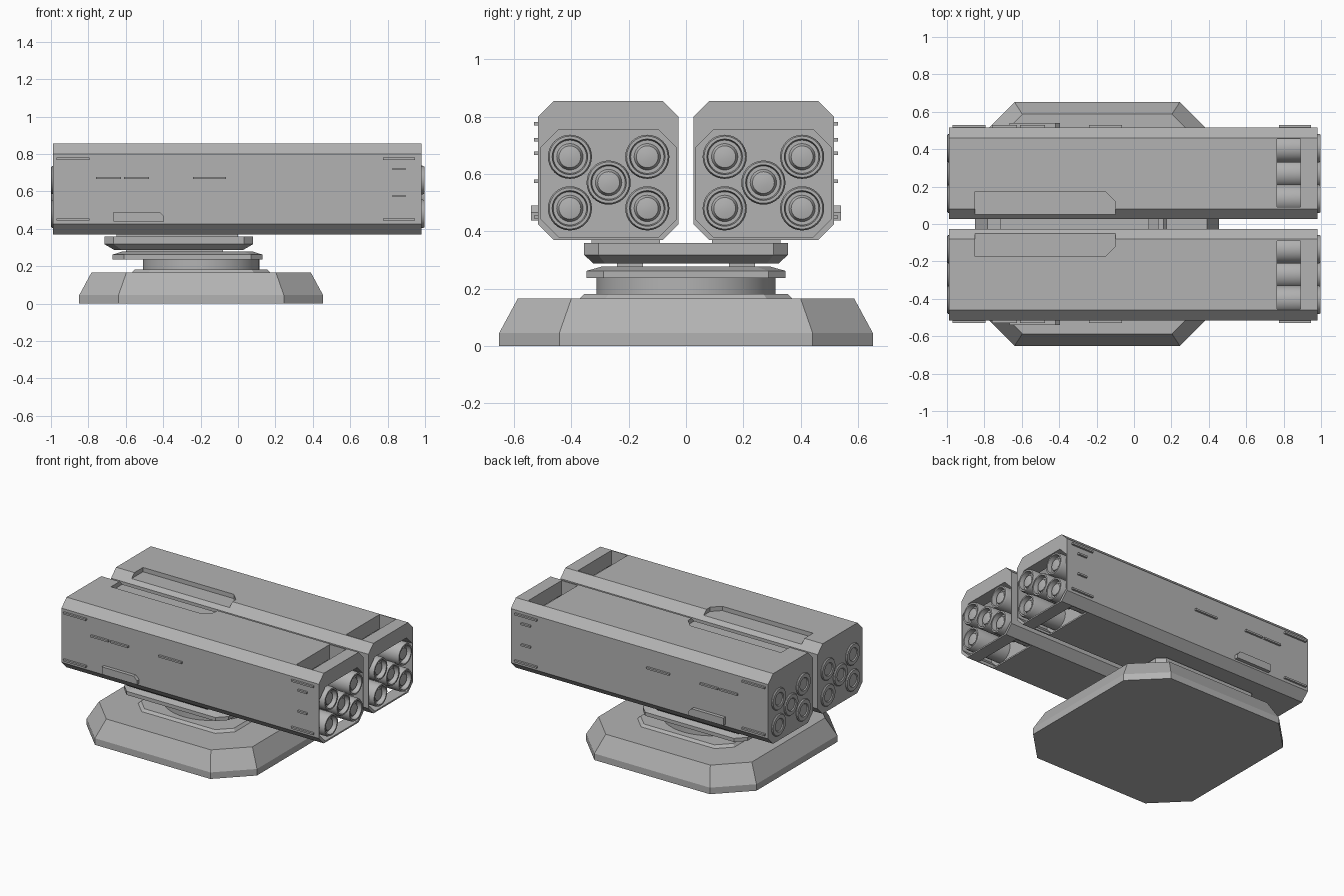
import bpy, bmesh, math

if "Cube" in bpy.data.objects:
    bpy.data.objects.remove(bpy.data.objects["Cube"], do_unlink=True)

grey = bpy.data.materials.new("hull grey")
grey.use_nodes = True
grey.diffuse_color = (0.45, 0.45, 0.45, 1)
grey.node_tree.nodes["Principled BSDF"].inputs["Base Color"].default_value = grey.diffuse_color


def loft(name, rings, mirror=False):
    """Closed solid through rings of equal point count."""
    bm = bmesh.new()
    loops = [[bm.verts.new(p) for p in ring] for ring in rings]
    n = len(loops[0])
    for a, b in zip(loops, loops[1:]):
        for i in range(n):
            j = (i + 1) % n
            bm.faces.new((a[i], a[j], b[j], b[i]))
    bm.faces.new(loops[0])
    bm.faces.new(loops[-1])
    bmesh.ops.recalc_face_normals(bm, faces=bm.faces)
    mesh = bpy.data.meshes.new(name)
    bm.to_mesh(mesh)
    bm.free()
    mesh.materials.append(grey)
    obj = bpy.data.objects.new(name, mesh)
    bpy.context.collection.objects.link(obj)
    if mirror:
        obj.modifiers.new("Mirror", "MIRROR").use_axis = (False, True, False)
    return obj


def octagon(x0, x1, y0, y1, c):
    """Rectangle with corners cut by c."""
    return [(x0 + c, y0), (x1 - c, y0), (x1, y0 + c), (x1, y1 - c),
            (x1 - c, y1), (x0 + c, y1), (x0, y1 - c), (x0, y0 + c)]


def tier(name, cx, levels):
    """Stacked octagons: each level is (z, half_x, half_y, cut)."""
    return loft(name, [[(x, y, z) for x, y in octagon(cx - hx, cx + hx, -hy, hy, c)]
                       for z, hx, hy, c in levels])


def prism_x(name, profile, x0, x1, mirror=False):
    return loft(name, [[(x, y, z) for y, z in profile] for x in (x0, x1)], mirror)


def prism_y(name, profile, y0, y1, mirror=False):
    return loft(name, [[(x, y, z) for x, z in profile] for y in (y0, y1)], mirror)


def prism_z(name, profile, z0, z1, mirror=False):
    return loft(name, [[(x, y, z) for x, y in profile] for z in (z0, z1)], mirror)


def rect(a0, a1, b0, b1):
    return [(a0, b0), (a1, b0), (a1, b1), (a0, b1)]


def cut(target, cutter):
    cutter.hide_render = True
    mod = target.modifiers.new("Cut", "BOOLEAN")
    mod.operation, mod.solver, mod.object = "DIFFERENCE", "EXACT", cutter
    bpy.context.view_layer.objects.active = target
    bpy.ops.object.modifier_apply(modifier=mod.name)
    bpy.data.objects.remove(cutter, do_unlink=True)


def circle_rings(profile, y, z, n=32):
    """Revolve (radius, x) pairs about an axis parallel to x."""
    return [[(x, y + r * math.cos(2 * math.pi * i / n), z + r * math.sin(2 * math.pi * i / n))
             for i in range(n)] for r, x in profile]


def smooth(obj):
    bpy.ops.object.select_all(action="DESELECT")
    obj.select_set(True)
    bpy.context.view_layer.objects.active = obj
    bpy.ops.object.shade_smooth_by_angle(angle=math.radians(30))


# Base and turntable
CX = -0.197
tier("base", CX, [(0, 0.652, 0.652, 0.21), (0.045, 0.652, 0.652, 0.21), (0.165, 0.587, 0.587, 0.187)])
tier("base_plate", CX, [(0.16, 0.375, 0.375, 0.09), (0.182, 0.355, 0.355, 0.085)])
ring = [[(CX + 0.312 * math.cos(math.pi * i / 24), 0.312 * math.sin(math.pi * i / 24), z)
         for i in range(48)] for z in (0.175, 0.24)]
smooth(loft("turntable_ring", ring))
tier("collar", -0.27, [(0.237, 0.4, 0.347, 0.06), (0.262, 0.4, 0.347, 0.06), (0.278, 0.35, 0.29, 0.05)])
prism_z("deck_foot", rect(-0.6, -0.08, 0.15, 0.24), 0.27, 0.295, mirror=True)
tier("deck", -0.317, [(0.287, 0.345, 0.322, 0.04), (0.318, 0.398, 0.356, 0.05), (0.36, 0.398, 0.356, 0.05)])
prism_z("pod_saddle", rect(-0.65, 0.0, 0.09, 0.33), 0.35, 0.38, mirror=True)

# Launcher pod: hollow muzzle, cooling slot, top notch
pod = prism_x("pod", octagon(0.026, 0.516, 0.37, 0.855, 0.055), -0.99, 0.98)
cut(pod, prism_x("muzzle_cutter", octagon(0.034, 0.506, 0.38, 0.755, 0.062), 0.74, 1.1))
cut(pod, prism_z("slot_cutter", rect(0.765, 0.89, 0.09, 0.455), 0.3, 0.95))
notch = [(-0.85, 0), (-0.1, 0), (-0.1, 0.12), (-0.155, 0.175), (-0.85, 0.175)]
cut(pod, prism_z("notch_cutter", notch, 0.825, 0.95))
pod.modifiers.new("Mirror", "MIRROR").use_axis = (False, True, False)

# Launch tubes at the muzzle and caps at the other end
TUBE = [(0.077, 0.7), (0.077, 0.985), (0.072, 0.998), (0.062, 0.998), (0.058, 0.965),
        (0.046, 0.965), (0.038, 0.982), (0.015, 0.986)]
CAP = [(0.075, -0.97), (0.075, -0.994), (0.07, -1.0), (0.045, -1.0), (0.04, -0.994), (0.02, -0.994)]
for y, z in [(0.135, 0.48), (0.405, 0.48), (0.27, 0.57), (0.135, 0.66), (0.405, 0.66)]:
    smooth(loft("launch_tube", circle_rings(TUBE, y, z), mirror=True))
    smooth(loft("rear_cap", circle_rings(CAP, y, z), mirror=True))

# Raised strips on the outer sides
for x0, x1, z in [(-0.97, -0.795, 0.775), (-0.97, -0.795, 0.45), (0.775, 0.945, 0.775),
                  (0.775, 0.945, 0.45), (0.825, 0.895, 0.72), (0.825, 0.895, 0.575),
                  (-0.76, -0.625, 0.672), (-0.61, -0.475, 0.672), (-0.24, -0.065, 0.672)]:
    prism_y("side_strip", rect(x0, x1, z - 0.006, z + 0.006), 0.51, 0.53, mirror=True)

# Side hatch with one clipped corner
hatch = [(-0.665, 0.438), (-0.395, 0.438), (-0.395, 0.465), (-0.42, 0.49), (-0.665, 0.49)]
prism_y("side_hatch", hatch, 0.51, 0.54, mirror=True)
